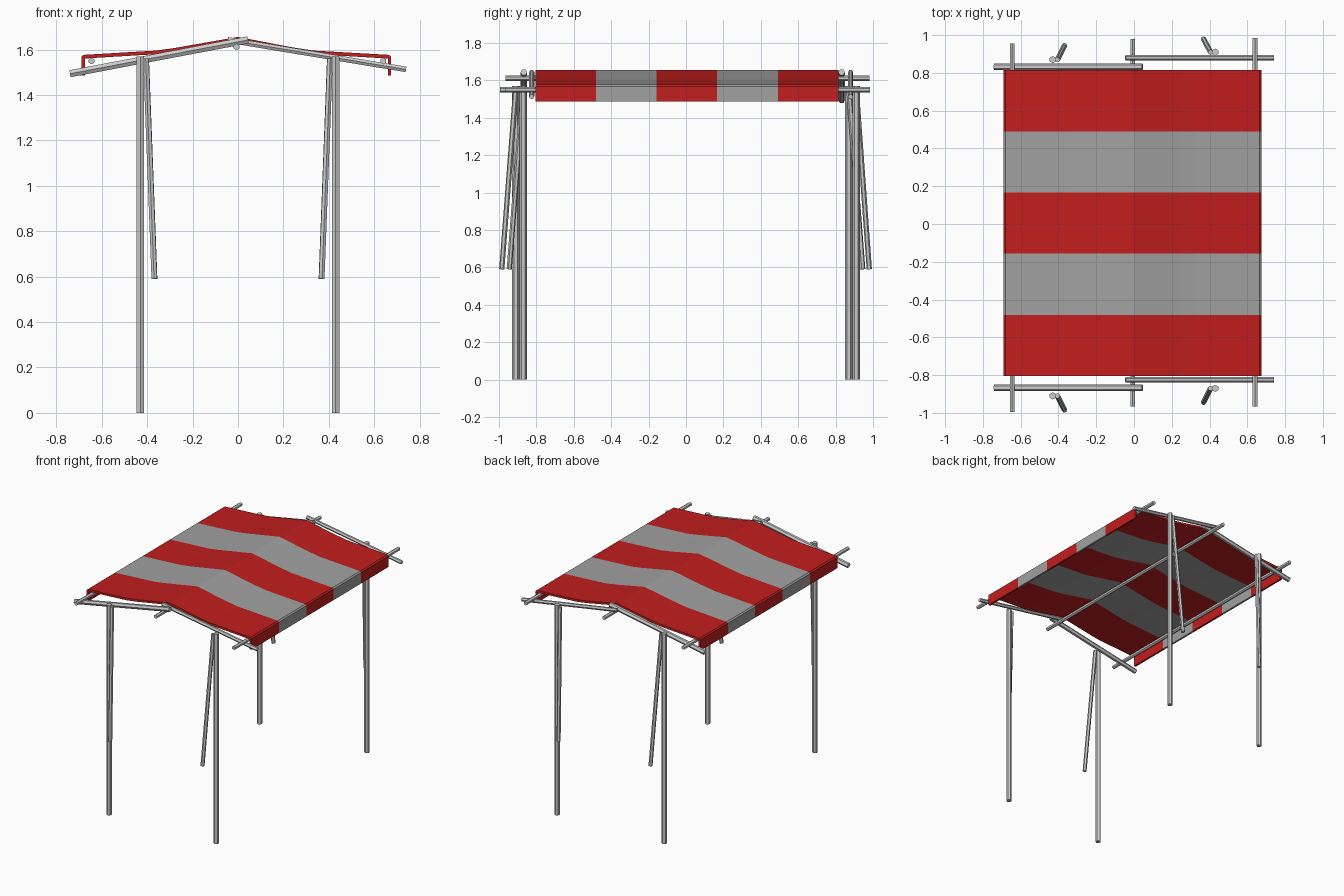
import bpy, bmesh
from mathutils import Vector

if "Cube" in bpy.data.objects:
    bpy.data.objects.remove(bpy.data.objects["Cube"])


def finish(name, bm, mat=None):
    bmesh.ops.recalc_face_normals(bm, faces=bm.faces)
    me = bpy.data.meshes.new(name)
    bm.to_mesh(me)
    bm.free()
    ob = bpy.data.objects.new(name, me)
    bpy.context.collection.objects.link(ob)
    if mat:
        me.materials.append(mat)
    return ob


def pole(name, a, b, r):
    """Six-sided pole between two points."""
    a, b = Vector(a), Vector(b)
    d = b - a
    bm = bmesh.new()
    bmesh.ops.create_cone(bm, cap_ends=True, segments=6, radius1=r, radius2=r, depth=d.length)
    rot = Vector((0, 0, 1)).rotation_difference(d.normalized())
    ob = finish(name, bm)
    ob.rotation_mode = 'QUATERNION'
    ob.rotation_quaternion = rot
    ob.location = (a + b) / 2
    return ob


def material(name, rgb):
    m = bpy.data.materials.new(name)
    m.diffuse_color = (*rgb, 1)
    m.use_nodes = True
    m.node_tree.nodes["Principled BSDF"].inputs["Base Color"].default_value = m.diffuse_color
    return m


red = material("red_cloth", (0.54, 0.013, 0.013))
grey = material("grey_cloth", (0.36, 0.36, 0.36))

# Posts, braces and rafters: (end, side, post y, rafter y, brace foot y)
corners = [
    ("front", -1, -0.91, -0.867, -0.985),
    ("front", 1, -0.87, -0.825, -0.945),
    ("back", -1, 0.87, 0.832, 0.945),
    ("back", 1, 0.91, 0.88, 0.98),
]
for end, s, py, ry, by in corners:
    tag = end + ("_left" if s < 0 else "_right")
    pole(tag + "_post", (s * 0.43, py, 0), (s * 0.43, py, 1.57), 0.019)
    pole(tag + "_brace", (s * 0.405, py, 1.56), (s * 0.368, by, 0.59), 0.014)
    low = 1.494 if s < 0 else 1.513
    r = 0.018 if s < 0 else 0.014
    pole(tag + "_rafter", (s * 0.74, ry, low), (-s * 0.045, ry, 1.643), r)

# Long poles running front to back
pole("ridge_pole", (-0.007, -0.965, 1.612), (-0.007, 0.98, 1.612), 0.0145)
pole("left_purlin", (-0.645, -0.995, 1.55), (-0.645, 0.955, 1.55), 0.0145)
pole("right_purlin", (0.64, -0.965, 1.55), (0.64, 0.985, 1.55), 0.0145)

# Canopy cross-section: outer line, then inner line back
outer = [(-0.69, 1.487), (-0.69, 1.568), (-0.68, 1.577), (-0.36, 1.596), (-0.28, 1.607),
         (0, 1.656), (0.24, 1.61), (0.33, 1.596), (0.665, 1.577), (0.675, 1.568), (0.675, 1.487)]
inner = [(0.66, 1.487), (0.66, 1.561), (0.33, 1.58), (0.24, 1.594), (0, 1.64),
         (-0.28, 1.591), (-0.36, 1.58), (-0.675, 1.561), (-0.675, 1.487)]

# Five striped canopy panels
y0, step = -0.805, 0.324
for i in range(5):
    bm = bmesh.new()
    vs = [bm.verts.new((x, y0 + i * step, z)) for x, z in outer + inner]
    face = bm.faces.new(vs)
    ext = bmesh.ops.extrude_face_region(bm, geom=[face], use_keep_orig=True)
    moved = [g for g in ext["geom"] if isinstance(g, bmesh.types.BMVert)]
    bmesh.ops.translate(bm, verts=moved, vec=(0, step, 0))
    finish(f"canopy_stripe_{i + 1}", bm, grey if i % 2 else red)
